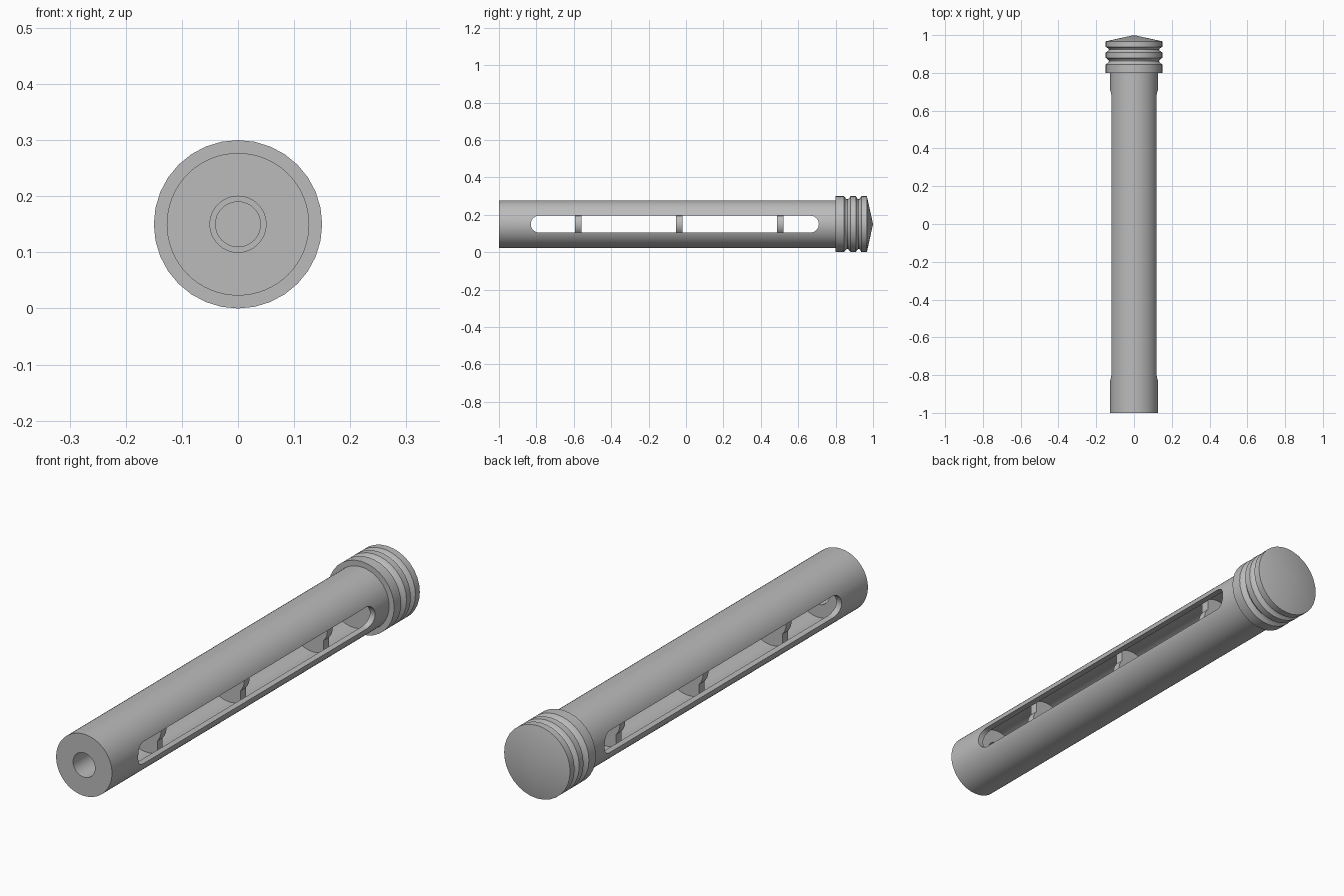
import bpy, bmesh, math
from mathutils import Matrix

if "Cube" in bpy.data.objects:
    bpy.data.objects.remove(bpy.data.objects["Cube"])

AXIS_Z = 0.15          # height of the tube's centre line
BODY_R, CAVITY_R, BORE_R, HOLE_R = 0.127, 0.103, 0.05, 0.04
SLOT_FRONT, SLOT_BACK, SLOT_HALF = -0.83, 0.71, 0.045

grey = bpy.data.materials.new("plain grey")
grey.use_nodes = True
grey.diffuse_color = (0.5, 0.5, 0.5, 1)
grey.node_tree.nodes["Principled BSDF"].inputs["Base Color"].default_value = (0.5, 0.5, 0.5, 1)


def finish(name, bm):
    bmesh.ops.recalc_face_normals(bm, faces=bm.faces)
    mesh = bpy.data.meshes.new(name)
    bm.to_mesh(mesh)
    bm.free()
    mesh.materials.append(grey)
    ob = bpy.data.objects.new(name, mesh)
    bpy.context.collection.objects.link(ob)
    return ob


def lathe(name, profile, sides):
    """Spin (radius, y) points about the tube's centre line."""
    bm = bmesh.new()
    verts = [bm.verts.new((r, y, AXIS_Z)) for r, y in profile]
    edges = [bm.edges.new(pair) for pair in zip(verts, verts[1:])]
    bmesh.ops.spin(bm, geom=verts + edges, cent=(0, 0, AXIS_Z), axis=(0, 1, 0),
                   angle=math.tau, steps=sides, use_duplicate=False)
    bmesh.ops.remove_doubles(bm, verts=bm.verts, dist=1e-5)
    return finish(name, bm)


def rod(name, radius, y0, y1, sides=64):
    return lathe(name, [(0, y0), (radius, y0), (radius, y1), (0, y1)], sides)


def box(name, size, centre):
    bm = bmesh.new()
    bmesh.ops.create_cube(bm, size=1, matrix=Matrix.Translation(centre) @ Matrix.Diagonal((*size, 1)))
    return finish(name, bm)


def boolean(ob, other, operation):
    mod = ob.modifiers.new(operation.lower(), 'BOOLEAN')
    mod.operation, mod.solver, mod.object = operation, 'EXACT', other
    bpy.context.view_layer.objects.active = ob
    bpy.ops.object.modifier_apply(modifier=mod.name)
    bpy.data.objects.remove(other)


def smooth(ob):
    bpy.ops.object.select_all(action='DESELECT')
    ob.select_set(True)
    bpy.context.view_layer.objects.active = ob
    bpy.ops.object.shade_smooth_by_angle(angle=math.radians(30))


# Hollow tube with a bored front end, turned in one piece
body = lathe("tube_body", [
    (0, 0.8), (BODY_R, 0.8), (BODY_R, -1), (BORE_R, -1), (BORE_R, -0.86),
    (CAVITY_R, -0.86), (CAVITY_R, 0.75), (0, 0.75)], 64)

# Long round-ended slot cut straight through both sides
bm = bmesh.new()
outline = []
for end, start in ((SLOT_BACK - SLOT_HALF, -90), (SLOT_FRONT + SLOT_HALF, 90)):
    for i in range(17):
        a = math.radians(start + 180 * i / 16)
        outline.append(bm.verts.new((-0.3, end + SLOT_HALF * math.cos(a),
                                     AXIS_Z + SLOT_HALF * math.sin(a))))
side = bm.faces.new(outline)
new = bmesh.ops.extrude_face_region(bm, geom=[side])["geom"]
bmesh.ops.translate(bm, vec=(0.6, 0, 0), verts=[v for v in new if isinstance(v, bmesh.types.BMVert)])
slot = finish("slot_cutter", bm)
slot.hide_render = True
boolean(body, slot, 'DIFFERENCE')
smooth(body)

# Three upright posts, each with a pierced round boss
for label, y in (("front", -0.575), ("middle", -0.035), ("rear", 0.505)):
    y0, y1 = y - 0.0175, y + 0.0175
    post = box(label + "_post", (0.096, y1 - y0, 0.3), (0, y, AXIS_Z))
    boolean(post, rod("trim", CAVITY_R + 0.004, y0 - 0.1, y1 + 0.1), 'INTERSECT')
    boolean(post, rod("boss", 0.065, y0, y1, 48), 'UNION')
    boolean(post, rod("hole", HOLE_R, y0 - 0.1, y1 + 0.1, 48), 'DIFFERENCE')
    smooth(post)

# End cap: three ridges, two rounded grooves and a shallow cone
CAP_R, DEPTH = 0.15, 0.017
profile = [(0, 0.8), (CAP_R, 0.8)]
for g0, g1 in ((0.845, 0.88), (0.908, 0.938)):
    for i in range(9):
        t = i / 8
        profile.append((CAP_R - DEPTH * math.sin(math.pi * t), g0 + (g1 - g0) * t))
profile += [(CAP_R, 0.967), (0, 1)]
smooth(lathe("grooved_cap", profile, 32))
